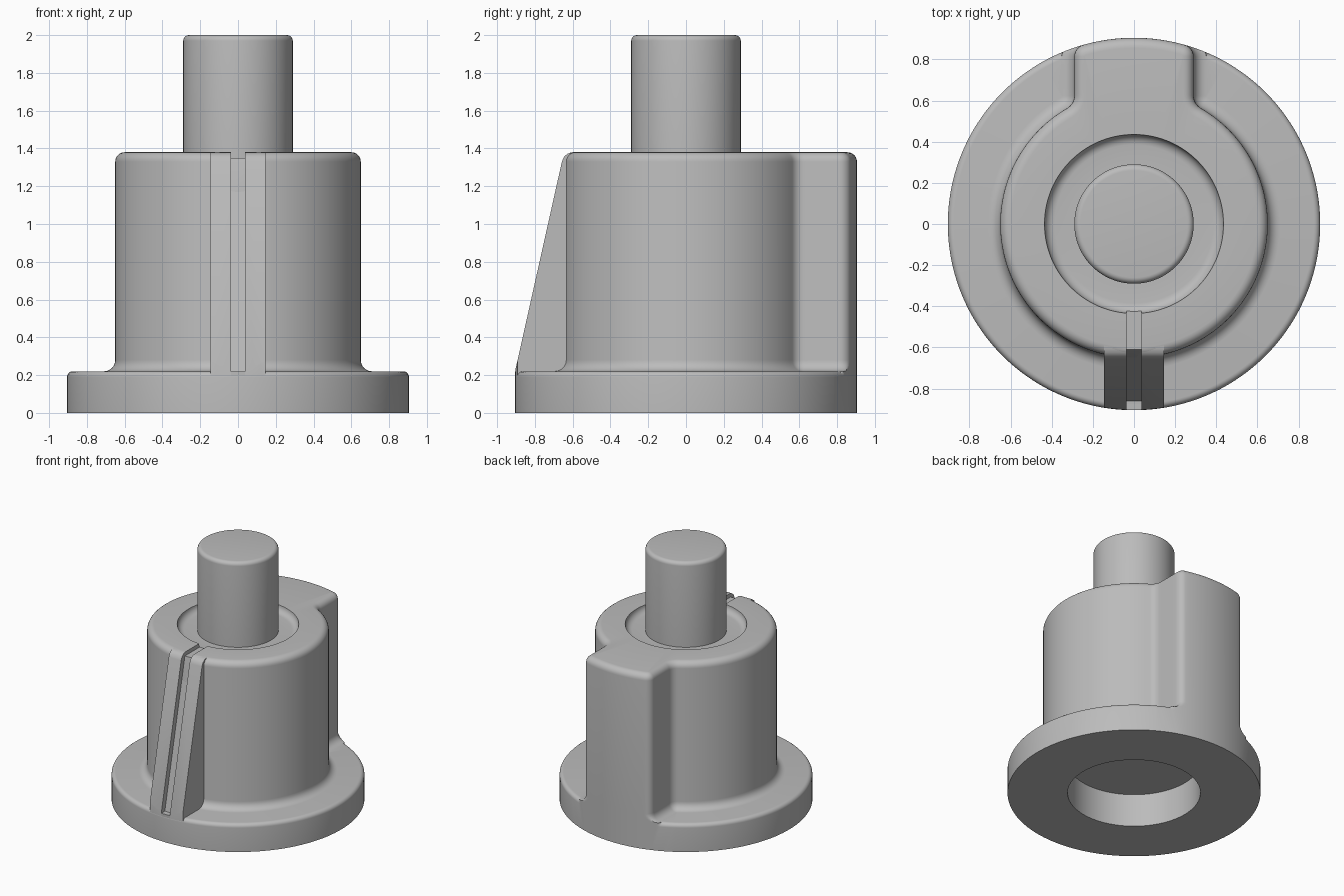
import bpy, bmesh
from math import sin, cos, pi, atan2, hypot, sqrt, radians
from mathutils import Vector

cube = bpy.data.objects.get("Cube")
if cube:
    bpy.data.objects.remove(cube, do_unlink=True)

grey = bpy.data.materials.new("plain_grey")
grey.use_nodes = True
colour = (0.5, 0.5, 0.5, 1)
grey.diffuse_color = colour
grey.node_tree.nodes["Principled BSDF"].inputs["Base Color"].default_value = colour

FLANGE_R, FLANGE_Z = 0.905, 0.22
BODY_R, BODY_Z = 0.65, 1.38
LUG_W, INNER_F, OUTER_F = 0.29, 0.07, 0.06


def arc(cx, cy, r, a, b, n):
    return [(cx + r * cos(a + (b - a) * i / n), cy + r * sin(a + (b - a) * i / n))
            for i in range(n + 1)]


def outline(d):
    """Body circle with the rounded back lug, grown outwards by d."""
    ix, ox = LUG_W + INNER_F, LUG_W - OUTER_F
    iy = sqrt((BODY_R + INNER_F) ** 2 - ix ** 2)
    oy = sqrt((FLANGE_R - OUTER_F) ** 2 - ox ** 2)
    ai, ao = atan2(iy, ix), atan2(oy, ox)
    half = arc(0, 0, BODY_R + d, -pi / 2, ai, 60)
    half += arc(ix, iy, INNER_F - d, ai + pi, pi, 8)[1:]
    x = LUG_W + d
    half += [(x, iy + (oy - iy) * k / 5) for k in range(1, 5)]
    half += arc(ox, oy, OUTER_F + d, 0, ao, 8)
    half += arc(0, 0, FLANGE_R + d, ao, pi / 2, 10)[1:]
    pts = half + [(-x, y) for x, y in half[-2:0:-1]]
    # Nothing reaches past the rim of the flange
    return [(x * s, y * s) for x, y in pts for s in [min(1, FLANGE_R / hypot(x, y))]]


def circle(r, keep_lug=False):
    ring = []
    for x, y in outline(0.06 if keep_lug else 0):
        q = hypot(x, y)
        s = (max(r, q) if keep_lug else r) / q
        ring.append((x * s, y * s))
    return ring


def quarter(n=6):
    return [(sin(i * pi / 2 / n), cos(i * pi / 2 / n)) for i in range(n + 1)]


def make_object(name, bm):
    bmesh.ops.recalc_face_normals(bm, faces=bm.faces)
    mesh = bpy.data.meshes.new(name)
    bm.to_mesh(mesh)
    bm.free()
    obj = bpy.data.objects.new(name, mesh)
    bpy.context.collection.objects.link(obj)
    mesh.materials.append(grey)
    return obj


def loft(name, rings):
    bm = bmesh.new()
    loops = [[bm.verts.new((x, y, z)) for x, y in pts] for pts, z in rings]
    for a, b in zip(loops, loops[1:]):
        for i in range(len(a)):
            j = (i + 1) % len(a)
            bm.faces.new((a[i], a[j], b[j], b[i]))
    bm.faces.new(loops[0][::-1])
    bm.faces.new(loops[-1])
    bmesh.ops.remove_doubles(bm, verts=bm.verts, dist=0.00001)
    return make_object(name, bm)


def prism(name, half_width, profile):
    bm = bmesh.new()
    face = bm.faces.new([bm.verts.new((-half_width, y, z)) for y, z in profile])
    new = bmesh.ops.extrude_face_region(bm, geom=[face])["geom"]
    bmesh.ops.translate(bm, vec=Vector((2 * half_width, 0, 0)),
                        verts=[v for v in new if isinstance(v, bmesh.types.BMVert)])
    return make_object(name, bm)


def boolean(obj, tool, operation):
    mod = obj.modifiers.new(operation, "BOOLEAN")
    mod.object, mod.operation, mod.solver = tool, operation, "EXACT"
    bpy.context.view_layer.objects.active = obj
    bpy.ops.object.modifier_apply(modifier=mod.name)


# Underside bore, flange and its rounded rim
rings = [(circle(0.475), 0.26), (circle(0.475), 0), (circle(FLANGE_R), 0)]
rings += [(circle(FLANGE_R - 0.03 + 0.03 * c, True), FLANGE_Z - 0.03 + 0.03 * s)
          for s, c in quarter()]
# Foot fillet, body wall and rounded shoulder
rings += [(outline(0.06 - 0.06 * s), FLANGE_Z + 0.06 - 0.06 * c) for s, c in quarter()]
rings += [(outline(-0.05 + 0.05 * c), BODY_Z - 0.05 + 0.05 * s) for s, c in quarter()]
# Ring recess around the pin
rings += [(circle(0.435), BODY_Z)]
rings += [(circle(0.385 + 0.05 * c), BODY_Z - 0.05 * s) for s, c in quarter()][1:]
# Pin with rounded top
rings += [(circle(0.29), BODY_Z - 0.05)]
rings += [(circle(0.26 + 0.03 * c), 1.97 + 0.03 * s) for s, c in quarter()]
body = loft("body", rings)

# Sloping front rib, trimmed to the rim of the flange
rib = prism("front_rib", 0.145, [
    (-0.905, 0.1), (-0.905, FLANGE_Z), (-0.657, 1.33), (-0.645, 1.358),
    (-0.625, 1.373), (-0.6, 1.379), (-0.5, 1.379), (-0.5, 0.1)])
trim = loft("rib_trim", [(circle(0.904), 0), (circle(0.904), 1.6)])
boolean(rib, trim, "INTERSECT")

# Narrow groove down the rib and across the shoulder
groove = prism("groove_cutter", 0.037, [
    (-1, FLANGE_Z), (-0.86, FLANGE_Z), (-0.61, 1.35), (-0.4, 1.35), (-0.4, 1.5), (-1, 1.5)])
for part in (body, rib):
    boolean(part, groove, "DIFFERENCE")
for tool in (trim, groove):
    bpy.data.objects.remove(tool, do_unlink=True)

for part in (body, rib):
    bpy.ops.object.select_all(action="DESELECT")
    part.select_set(True)
    bpy.context.view_layer.objects.active = part
    bpy.ops.object.shade_smooth_by_angle(angle=radians(30))
